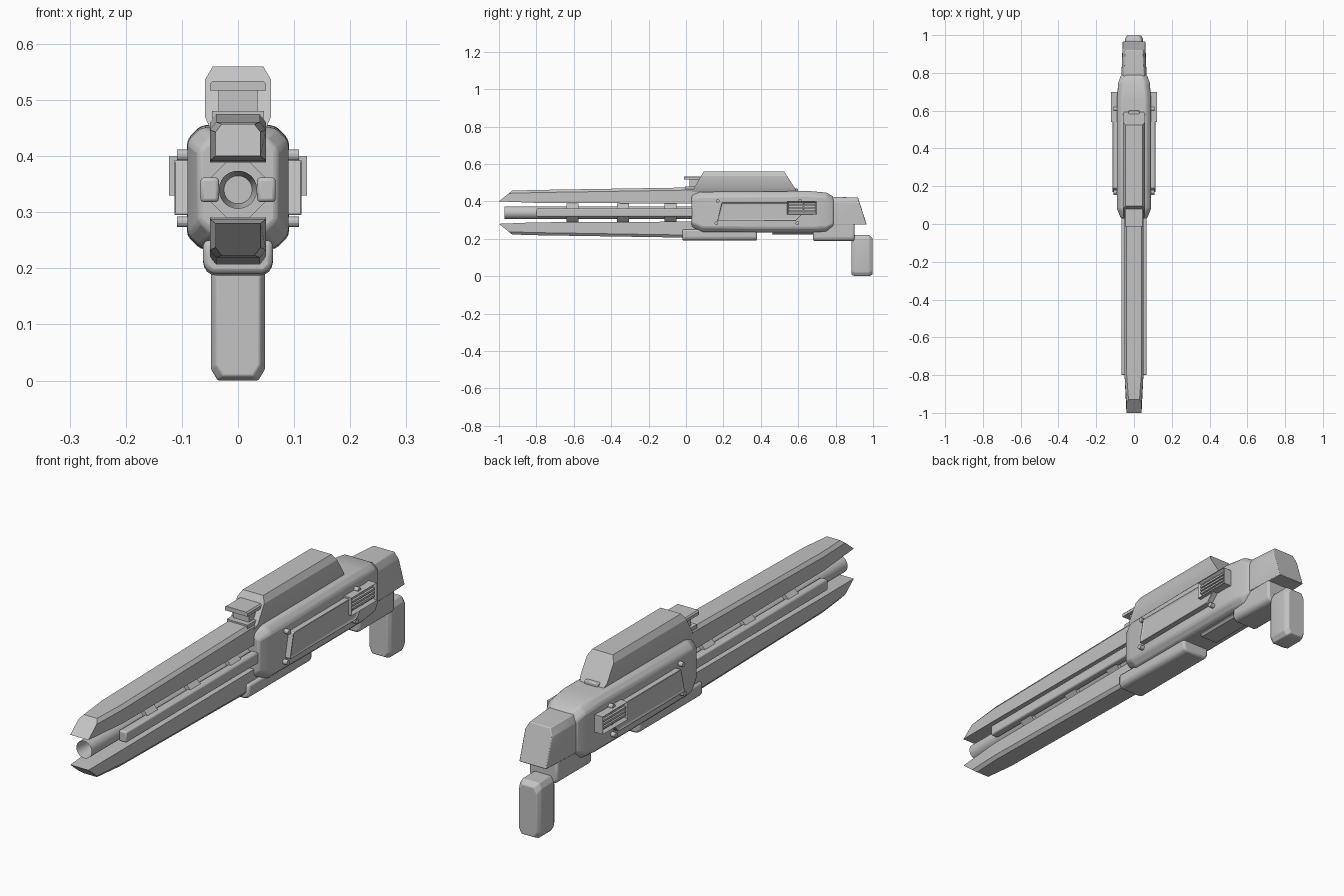
import bpy, bmesh, math
from mathutils import Matrix

cube = bpy.data.objects.get("Cube")
if cube:
    bpy.data.objects.remove(cube)

GREY = (0.55, 0.55, 0.55, 1)
mat = bpy.data.materials.new("plain_grey")
mat.use_nodes = True
mat.diffuse_color = GREY
mat.node_tree.nodes["Principled BSDF"].inputs["Base Color"].default_value = GREY
AXIS = 0.34  # height of the barrel


def finish(name, bm, bevel=0.0, segments=2):
    bmesh.ops.remove_doubles(bm, verts=bm.verts, dist=1e-5)
    bmesh.ops.recalc_face_normals(bm, faces=bm.faces)
    mesh = bpy.data.meshes.new(name)
    bm.to_mesh(mesh)
    bm.free()
    mesh.materials.append(mat)
    ob = bpy.data.objects.new(name, mesh)
    bpy.context.collection.objects.link(ob)
    if bevel:
        mod = ob.modifiers.new("Bevel", "BEVEL")
        mod.width, mod.segments = bevel, segments
        mod.limit_method, mod.angle_limit = "ANGLE", math.radians(25)
    bpy.ops.object.select_all(action="DESELECT")
    ob.select_set(True)
    bpy.context.view_layer.objects.active = ob
    bpy.ops.object.shade_smooth_by_angle(angle=math.radians(28))
    return ob


def loft(name, sections, top=(0, 0), bottom=(0, 0), bevel=0.0, flip=False):
    """Chamfered sections along y: (y at bottom, y at top, z low, z high, half width)."""
    bm = bmesh.new()
    rings = []
    for yb, yt, zb, zt, w in sections:
        half = [(w - bottom[0], zb), (w, zb + bottom[1]), (w, zt - top[1]), (w - top[0], zt)]
        ring = []
        for x, z in half + [(-x, z) for x, z in reversed(half)]:
            y = yb + (yt - yb) * (z - zb) / (zt - zb)
            ring.append(bm.verts.new((x, y, 2 * AXIS - z if flip else z)))
        rings.append(ring)
    for a, b in zip(rings, rings[1:]):
        for i in range(len(a)):
            j = (i + 1) % len(a)
            bm.faces.new((a[i], a[j], b[j], b[i]))
    bm.faces.new(rings[0])
    bm.faces.new(rings[-1])
    return finish(name, bm, bevel)


def plate(name, profile, x0, x1, bevel=0.0, inset=0.0, depth=0.0):
    """Side profile in (y, z) pushed from x0 out to x1, with an optional sunk panel."""
    bm = bmesh.new()
    face = bm.faces.new([bm.verts.new((x0, y, z)) for y, z in profile])
    ext = bmesh.ops.extrude_face_region(bm, geom=[face])["geom"]
    outer = [g for g in ext if isinstance(g, bmesh.types.BMFace)]
    for v in outer[0].verts:
        v.co.x = x1
    bmesh.ops.recalc_face_normals(bm, faces=bm.faces)
    if inset:
        bmesh.ops.inset_region(bm, faces=outer, thickness=inset)
        for v in outer[0].verts:
            v.co.x -= math.copysign(depth, x1 - x0)
    return finish(name, bm, bevel)


def rect(y0, y1, z0, z1):
    return [(y0, z0), (y1, z0), (y1, z1), (y0, z1)]


def cylinder(name, radius, start, length, axis="Y", sides=32, bore=0.0):
    """Cylinder from a start point along +y or x, optionally bored at its start."""
    bm = bmesh.new()
    bmesh.ops.create_cone(bm, cap_ends=True, segments=sides, radius1=radius,
                          radius2=radius, depth=abs(length))
    if bore:
        bm.faces.ensure_lookup_table()
        cap = [f for f in bm.faces if f.normal.z > 0.9]
        bmesh.ops.inset_region(bm, faces=cap, thickness=radius - bore)
        for v in cap[0].verts:
            v.co.z -= 0.08
    turn = Matrix.Rotation(math.pi / sides, 4, "Z")
    tilt = Matrix.Rotation(math.pi / 2, 4, "X" if axis == "Y" else "Y")
    shift = (0, length / 2, 0) if axis == "Y" else (length / 2, 0, 0)
    bm.transform(Matrix.Translation(start) @ Matrix.Translation(shift) @ tilt @ turn)
    return finish(name, bm)


# Upper and lower barrel rails
rail = [(-1, -0.93, 0.40, 0.457, 0.040), (-0.80, -0.80, 0.392, 0.461, 0.050),
        (0.07, 0.07, 0.388, 0.475, 0.050)]
loft("upper_rail", rail, top=(0.011, 0.014))
loft("lower_rail", rail, top=(0.011, 0.014), flip=True)

# Barrel with clamps
cylinder("barrel", 0.034, (0, -0.97, AXIS), 1.05, bore=0.025)
for i, y in enumerate((-0.64, -0.37, -0.115)):
    cylinder(f"barrel_clamp_{i + 1}", 0.054, (0, y, AXIS), 0.065, sides=8)

# Main body
loft("body", [(0.03, 0.03, 0.262, 0.435, 0.070), (0.09, 0.08, 0.236, 0.451, 0.090),
              (0.40, 0.40, 0.234, 0.453, 0.091), (0.68, 0.66, 0.234, 0.455, 0.090),
              (0.75, 0.75, 0.236, 0.447, 0.083), (0.79, 0.79, 0.255, 0.425, 0.068)],
     top=(0.024, 0.024), bottom=(0.024, 0.024), bevel=0.008)

# Top cover, its rear catch and the front sight
loft("top_cover", [(0.03, 0.095, 0.45, 0.56, 0.059), (0.595, 0.525, 0.45, 0.56, 0.059)],
     top=(0.014, 0.024), bottom=(0.009, 0.02))
loft("cover_catch", [(0.56, 0.56, 0.452, 0.468, 0.03), (0.60, 0.60, 0.452, 0.468, 0.03)],
     bevel=0.004)
loft("sight_cap", [(-0.012, -0.012, 0.517, 0.534, 0.05), (0.08, 0.08, 0.517, 0.534, 0.05)],
     top=(0.005, 0.005))
loft("sight_base", [(-0.005, -0.005, 0.462, 0.48, 0.046), (0.08, 0.08, 0.462, 0.48, 0.046)])
loft("sight_window", [(0.018, 0.018, 0.47, 0.525, 0.035), (0.08, 0.08, 0.47, 0.525, 0.035)])

# Stock, grip and underside
loft("stock", [(0.76, 0.76, 0.275, 0.424, 0.066), (0.80, 0.80, 0.275, 0.424, 0.066),
               (0.966, 0.92, 0.275, 0.42, 0.060)], top=(0.014, 0.03), bevel=0.003)
loft("grip", [(0.885, 0.885, 0.008, 0.205, 0.039), (0.902, 0.902, 0, 0.22, 0.048),
              (0.978, 0.978, 0, 0.22, 0.048), (0.997, 0.997, 0.008, 0.205, 0.039)],
     top=(0.012, 0.022), bottom=(0.012, 0.02), bevel=0.003)
loft("rear_under_block", [(0.68, 0.68, 0.187, 0.29, 0.062), (0.90, 0.90, 0.187, 0.29, 0.062)],
     bottom=(0.014, 0.014), bevel=0.009)
loft("trigger_plate", [(0.46, 0.47, 0.222, 0.25, 0.045), (0.70, 0.70, 0.222, 0.25, 0.045)],
     bottom=(0.008, 0.008))
loft("fore_grip", [(-0.02, -0.02, 0.19, 0.25, 0.062), (0.38, 0.38, 0.19, 0.25, 0.062)],
     bottom=(0.014, 0.014), bevel=0.009)

# Parts repeated on both flanks
for side, s in (("left", 1), ("right", -1)):
    plate(f"{side}_side_rod", rect(-0.80, 0.05, 0.318, 0.362), s * 0.034, s * 0.067, bevel=0.006)
    plate(f"{side}_side_panel", [(0.168, 0.295), (0.585, 0.295), (0.63, 0.34), (0.63, 0.393),
                                 (0.19, 0.393)],
          s * 0.08, s * 0.115, bevel=0.004, inset=0.008, depth=0.006)
    plate(f"{side}_vent", rect(0.54, 0.70, 0.33, 0.40), s * 0.08, s * 0.123,
          inset=0.012, depth=0.012)
    for i in range(3):
        z = 0.347 + i * 0.014
        plate(f"{side}_vent_slat_{i + 1}", rect(0.55, 0.69, z, z + 0.008), s * 0.10, s * 0.12)
    for i, (y, z) in enumerate(((0.17, 0.402), (0.162, 0.283), (0.61, 0.402), (0.595, 0.283))):
        cylinder(f"{side}_bolt_{i + 1}", 0.01, (s * 0.08, y, z), s * 0.029, axis="X", sides=12)
